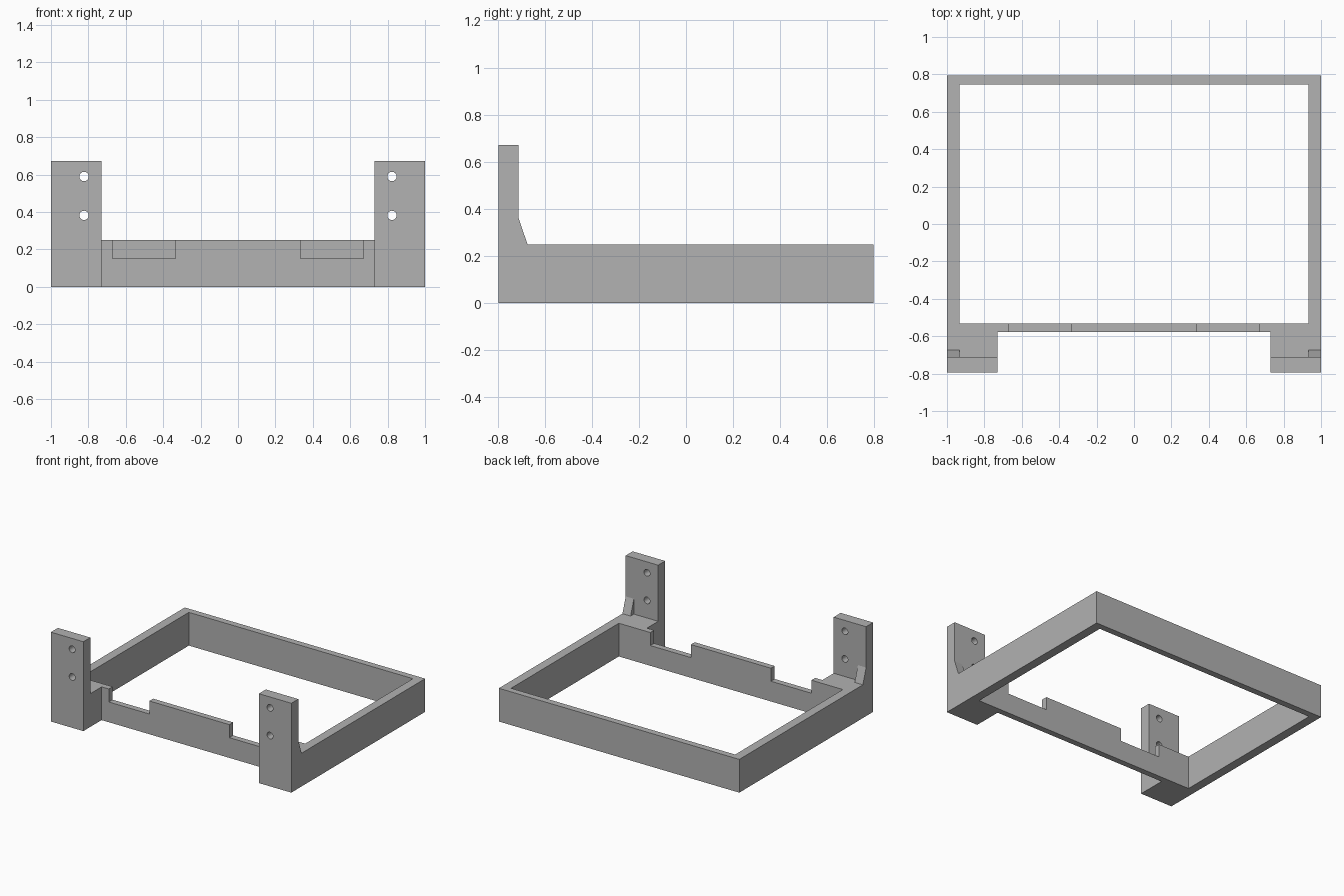
import bpy, bmesh, math
from mathutils import Matrix, Vector

if "Cube" in bpy.data.objects:
    bpy.data.objects.remove(bpy.data.objects["Cube"])

grey = bpy.data.materials.new("plain grey")
grey.diffuse_color = (0.445, 0.445, 0.445, 1)
grey.use_nodes = True
grey.node_tree.nodes["Principled BSDF"].inputs["Base Color"].default_value = grey.diffuse_color


def prism(name, points, vector):
    """Extrude a flat outline along a vector."""
    bm = bmesh.new()
    face = bm.faces.new([bm.verts.new(p) for p in points])
    new = bmesh.ops.extrude_face_region(bm, geom=[face])["geom"]
    bmesh.ops.translate(bm, vec=Vector(vector),
                        verts=[v for v in new if isinstance(v, bmesh.types.BMVert)])
    bmesh.ops.recalc_face_normals(bm, faces=bm.faces)
    return finish(name, bm)


def finish(name, bm):
    mesh = bpy.data.meshes.new(name)
    bm.to_mesh(mesh)
    bm.free()
    mesh.materials.append(grey)
    obj = bpy.data.objects.new(name, mesh)
    bpy.context.collection.objects.link(obj)
    return obj


def box(name, x0, x1, y0, y1, z0, z1):
    return prism(name, [(x0, y0, z0), (x1, y0, z0), (x1, y1, z0), (x0, y1, z0)],
                 (0, 0, z1 - z0))


def combine(target, tool, operation):
    """Apply a boolean, then remove the tool object."""
    mod = target.modifiers.new(operation.lower(), "BOOLEAN")
    mod.operation, mod.object, mod.solver = operation, tool, "EXACT"
    bpy.context.view_layer.objects.active = target
    bpy.ops.object.modifier_apply(modifier=mod.name)
    bpy.data.objects.remove(tool)


H = 0.25           # frame height
FRONT, BACK = -0.795, 0.795
POST_IN = 0.73     # inner edge of the posts
PLATE_BACK = -0.712

# Frame: stepped outline with two feet at the front
outline = [(-1, FRONT), (-POST_IN, FRONT), (-POST_IN, -0.578), (POST_IN, -0.578),
           (POST_IN, FRONT), (1, FRONT), (1, BACK), (-1, BACK)]
frame = prism("frame", [(x, y, 0) for x, y in outline], (0, 0, H))
combine(frame, box("opening", -0.932, 0.932, -0.533, 0.747, -0.1, 0.5), "DIFFERENCE")

for s in (-1, 1):
    # Notch in the front rail
    a, b = sorted((s * 0.333, s * 0.67))
    combine(frame, box("notch", a, b, -0.7, -0.5, 0.152, 0.4), "DIFFERENCE")

    # Upright mounting plate
    a, b = sorted((s * POST_IN, s))
    combine(frame, box("plate", a, b, FRONT, PLATE_BACK, 0.1, 0.672), "UNION")

    # Sloped gusset behind the plate at the outer edge
    side = [(-0.75, 0.2), (-0.673, 0.2), (-0.673, H), (PLATE_BACK, 0.365), (-0.75, 0.365)]
    gusset = prism("gusset", [(s, y, z) for y, z in side], (-s * 0.068, 0, 0))
    combine(frame, gusset, "UNION")

    # Two screw holes through the plate
    for z in (0.382, 0.59):
        bm = bmesh.new()
        place = Matrix.Translation((s * 0.823, -0.75, z)) @ Matrix.Rotation(math.pi / 2, 4, "X")
        bmesh.ops.create_cone(bm, cap_ends=True, segments=32, radius1=0.025,
                              radius2=0.025, depth=0.3, matrix=place)
        combine(frame, finish("screw_hole", bm), "DIFFERENCE")

# Smooth hole walls, sharp edges elsewhere
bpy.ops.object.select_all(action="DESELECT")
frame.select_set(True)
bpy.context.view_layer.objects.active = frame
bpy.ops.object.shade_smooth_by_angle(angle=math.radians(15))
